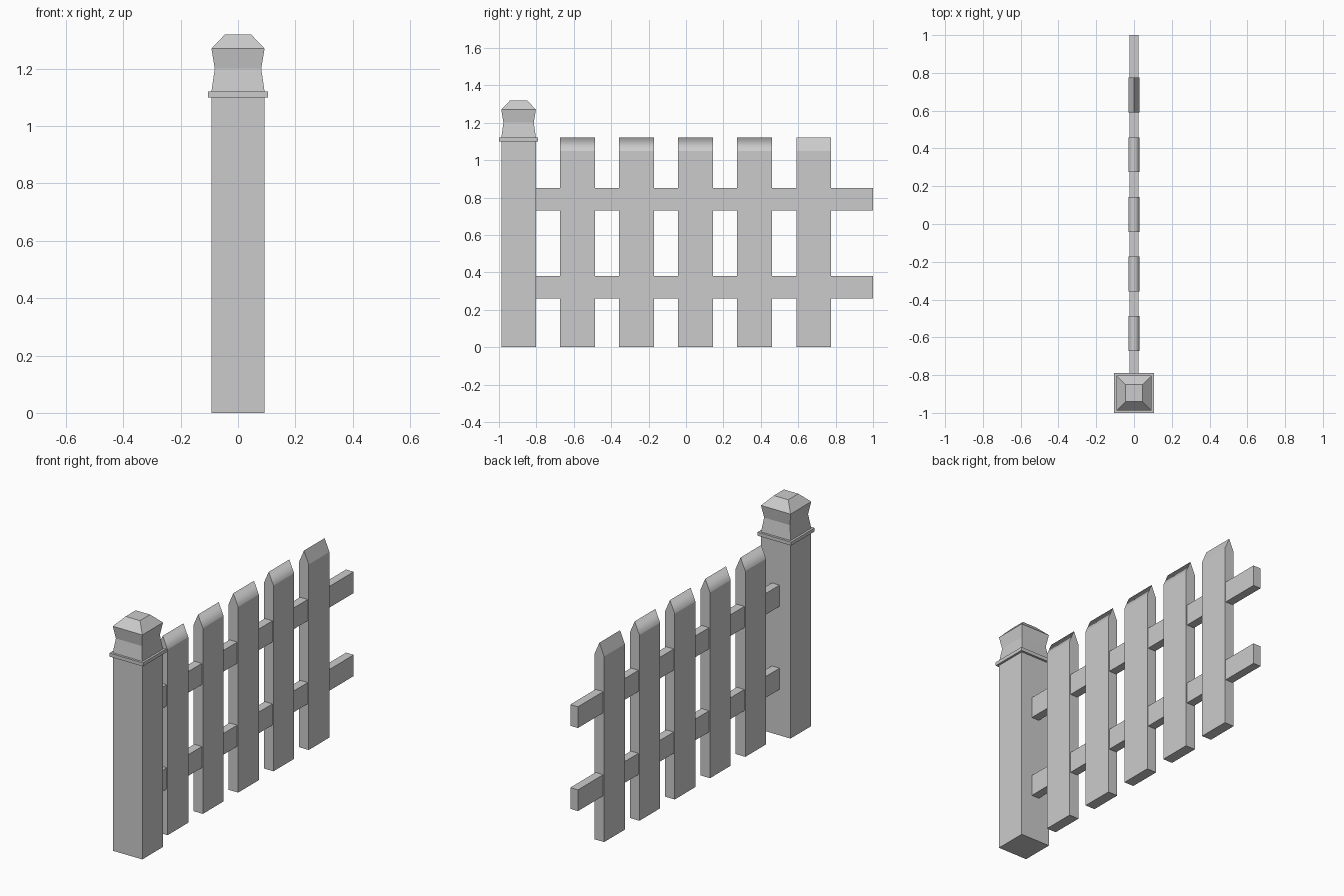
import bpy, bmesh

if "Cube" in bpy.data.objects:
    bpy.data.objects.remove(bpy.data.objects["Cube"])

POST_Y = -0.895


def finish(name, bm):
    bmesh.ops.recalc_face_normals(bm, faces=bm.faces[:])
    me = bpy.data.meshes.new(name)
    bm.to_mesh(me)
    bm.free()
    ob = bpy.data.objects.new(name, me)
    bpy.context.collection.objects.link(ob)
    return ob


def square_loft(name, rings):
    """Stack of square rings given as (half width, z), joined into one solid."""
    bm = bmesh.new()
    loops = [[bm.verts.new((sx * h, POST_Y + sy * h, z))
              for sx, sy in ((-1, -1), (1, -1), (1, 1), (-1, 1))]
             for h, z in rings]
    for a, b in zip(loops, loops[1:]):
        for i in range(4):
            j = (i + 1) % 4
            bm.faces.new((a[i], a[j], b[j], b[i]))
    bm.faces.new(loops[0][::-1])
    bm.faces.new(loops[-1])
    return finish(name, bm)


def extrude_y(name, profile, y0, y1, smooth_slopes=False):
    """Extrude an (x, z) profile along y."""
    bm = bmesh.new()
    face = bm.faces.new([bm.verts.new((x, y0, z)) for x, z in profile])
    new = bmesh.ops.extrude_face_region(bm, geom=[face])["geom"]
    verts = [g for g in new if isinstance(g, bmesh.types.BMVert)]
    bmesh.ops.translate(bm, verts=verts, vec=(0, y1 - y0, 0))
    # recalc is safe here: the source face stays as the near end
    bm.normal_update()
    bmesh.ops.recalc_face_normals(bm, faces=bm.faces[:])
    for f in bm.faces:
        f.smooth = smooth_slopes and 0.2 < f.normal.z < 0.9
    return finish(name, bm)


# Post with collar and flared cap
square_loft("post", [(0.0925, 0), (0.0925, 1.10)])
square_loft("post_collar", [(0.105, 1.10), (0.105, 1.12)])
square_loft("post_cap", [(0.0925, 1.12), (0.081, 1.20),
                         (0.0925, 1.27), (0.045, 1.32)])

# Horizontal rails
for name, z0, z1 in (("lower_rail", 0.26, 0.38), ("upper_rail", 0.73, 0.85)):
    extrude_y(name, [(-0.024, z0), (0.024, z0), (0.024, z1), (-0.024, z1)],
              -0.805, 1.0)

# Pointed pickets
picket = [(-0.03, 0), (0.03, 0), (0.03, 1.05), (0, 1.12), (-0.03, 1.05)]
for i in range(5):
    y = -0.58 + i * 0.3155
    extrude_y(f"picket_{i + 1}", picket, y - 0.0925, y + 0.0925,
              smooth_slopes=i < 4)
